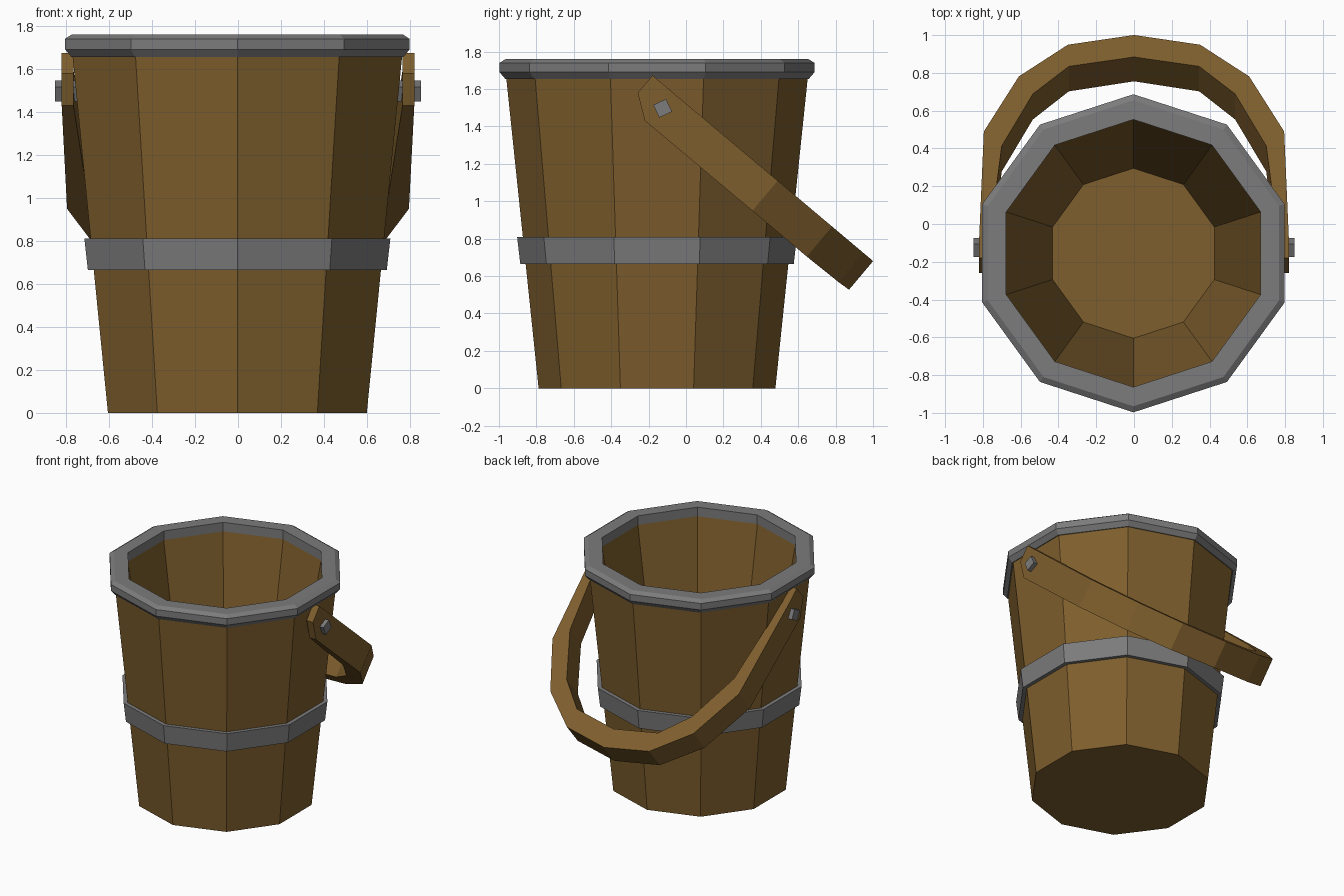
import bpy, bmesh, math
from mathutils import Vector

old = bpy.data.objects.get("Cube")
if old:
    bpy.data.objects.remove(old, do_unlink=True)

CENTRE = Vector((-0.003, -0.155, 0))
SIDES = 10


def material(name, colour):
    m = bpy.data.materials.new(name)
    m.use_nodes = True
    m.diffuse_color = (*colour, 1)
    m.node_tree.nodes["Principled BSDF"].inputs["Base Color"].default_value = (*colour, 1)
    return m


wood = material("brown wood", (0.21, 0.112, 0.026))
iron = material("grey iron", (0.2, 0.2, 0.2))


def finish(bm, name, mat):
    bmesh.ops.recalc_face_normals(bm, faces=bm.faces)
    mesh = bpy.data.meshes.new(name)
    bm.to_mesh(mesh)
    bm.free()
    mesh.materials.append(mat)
    obj = bpy.data.objects.new(name, mesh)
    bpy.context.collection.objects.link(obj)
    return obj


def lathe(name, profile, mat, closed):
    """Ten-sided solid of revolution; open profiles get flat end caps."""
    bm = bmesh.new()
    rings = []
    for r, z in profile:
        angles = [math.pi / 2 + math.tau * i / SIDES for i in range(SIDES)]
        rings.append([bm.verts.new(CENTRE + Vector((r * math.cos(a), r * math.sin(a), z)))
                      for a in angles])
    pairs = list(zip(rings, rings[1:]))
    if closed:
        pairs.append((rings[-1], rings[0]))
    else:
        bm.faces.new(rings[0])
        bm.faces.new(rings[-1])
    for a, b in pairs:
        for i in range(SIDES):
            j = (i + 1) % SIDES
            bm.faces.new((a[i], a[j], b[j], b[i]))
    return finish(bm, name, mat)


# Tapered wooden tub with a hollow inside
lathe("bucket_body", [(0.633, 0), (0.807, 1.67), (0.71, 1.69), (0.45, 0.15)], wood, False)

# Iron hoop and rim
lathe("middle_hoop", [(0.69, 0.665), (0.731, 0.665), (0.748, 0.81), (0.70, 0.81)], iron, True)
lathe("top_rim", [(0.79, 1.655), (0.812, 1.655), (0.842, 1.69), (0.842, 1.74),
                  (0.81, 1.76), (0.708, 1.76), (0.708, 1.69)], iron, True)

# Tilted handle frame: along runs down the handle, across spans its width
PIVOT = Vector((0, -0.125, 1.497))
ALONG = Vector((0, 0.765, -0.644))
ACROSS = Vector((0, 0.644, 0.765))

# Half of the handle: outer x, outer along, inner x, inner along, low edge, high edge
half = [
    (0.82, -0.155, 0.765, -0.155, -0.023, 0.1),
    (0.82, -0.03, 0.765, -0.03, -0.112, 0.1),
    (0.795, 0.72, 0.70, 0.62, -0.11, 0.1),
    (0.61, 1.10, 0.535, 0.98, -0.11, 0.1),
    (0.35, 1.32, 0.345, 1.17, -0.105, 0.1),
]
middle = [(0, 1.387, 0, 1.235, -0.1, 0.1)]
mirrored = [(-xo, uo, -xi, ui, lo, hi) for xo, uo, xi, ui, lo, hi in reversed(half)]

bm = bmesh.new()
sections = []
for xo, uo, xi, ui, lo, hi in half + middle + mirrored:
    corners = [(xo, uo, lo), (xo, uo, hi), (xi, ui, hi), (xi, ui, lo)]
    sections.append([bm.verts.new(PIVOT + Vector((x, 0, 0)) + ALONG * u + ACROSS * w)
                     for x, u, w in corners])
for a, b in zip(sections, sections[1:]):
    for i in range(4):
        j = (i + 1) % 4
        bm.faces.new((a[i], a[j], b[j], b[i]))
bm.faces.new(sections[0])
bm.faces.new(sections[-1])
finish(bm, "handle", wood)

# Square pins that hold the handle
for side, name in ((1, "left_pin"), (-1, "right_pin")):
    bm = bmesh.new()
    bmesh.ops.create_cube(bm, size=1)
    for v in bm.verts:
        v.co = Vector((v.co.x * 0.13, v.co.y * 0.075, v.co.z * 0.075))
    pin = finish(bm, name, iron)
    pin.location = PIVOT + Vector((side * 0.785, 0, 0))
    pin.rotation_euler.x = math.radians(25)
